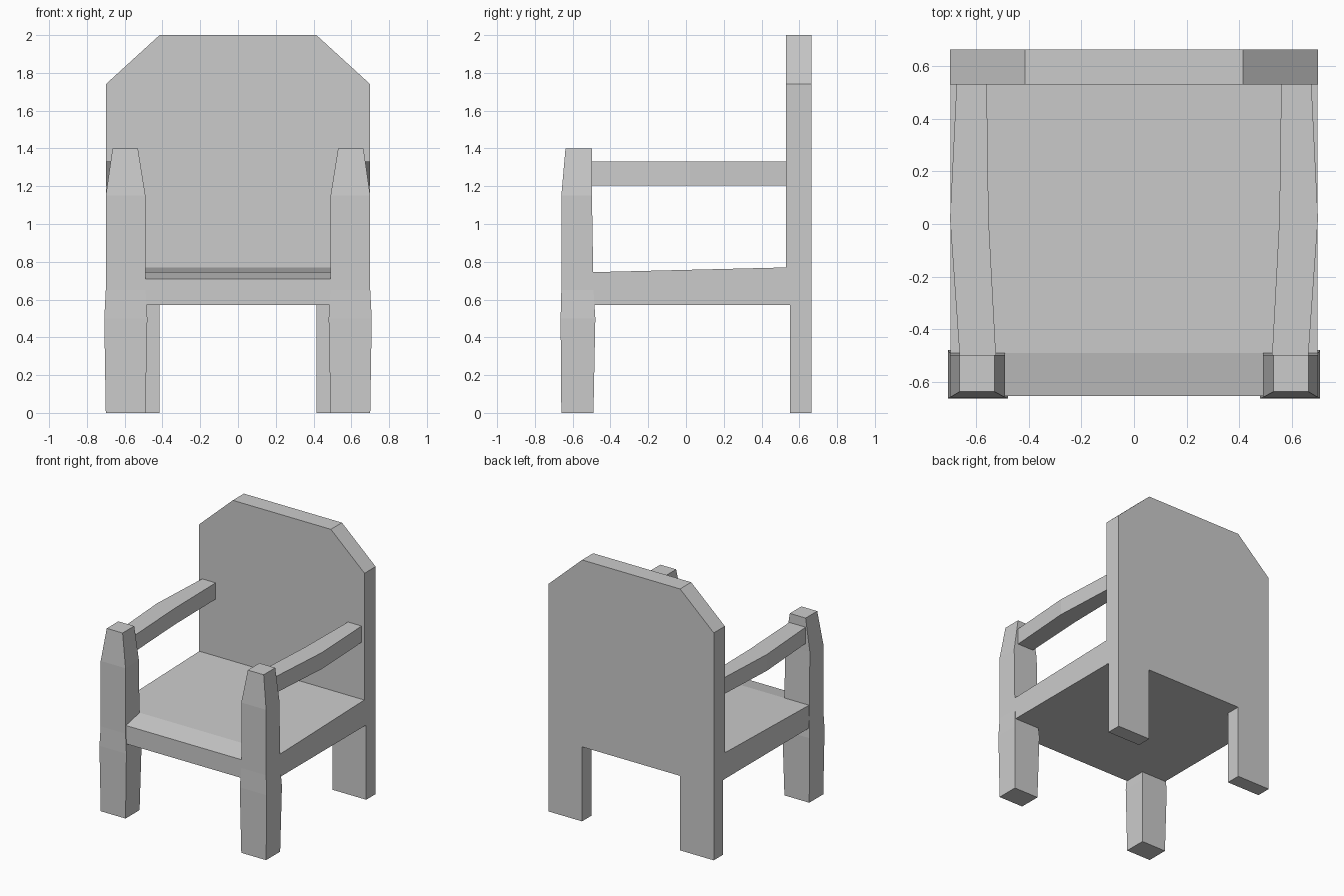
import bpy, bmesh

if "Cube" in bpy.data.objects:
    bpy.data.objects.remove(bpy.data.objects["Cube"])


def finish(name, bm, mirror=False):
    bmesh.ops.recalc_face_normals(bm, faces=bm.faces)
    mesh = bpy.data.meshes.new(name)
    bm.to_mesh(mesh)
    bm.free()
    obj = bpy.data.objects.new(name, mesh)
    bpy.context.collection.objects.link(obj)
    if mirror:
        obj.modifiers.new("Mirror", 'MIRROR').use_axis[0] = True
    return obj


def loft(name, rings, mirror=False):
    """Skin matching point rings and cap both ends."""
    bm = bmesh.new()
    loops = [[bm.verts.new(p) for p in ring] for ring in rings]
    for a, b in zip(loops, loops[1:]):
        for i in range(len(a)):
            j = (i + 1) % len(a)
            bm.faces.new((a[i], a[j], b[j], b[i]))
    bm.faces.new(loops[0])
    bm.faces.new(loops[-1])
    return finish(name, bm, mirror)


def rect_z(x0, x1, y0, y1, z):
    return [(x0, y0, z), (x1, y0, z), (x1, y1, z), (x0, y1, z)]


# Backrest panel with clipped top corners
half = [(0.70, 0.57), (0.70, 1.74), (0.415, 2.0)]
panel = half + [(-x, z) for x, z in reversed(half)]
loft("backrest", [[(x, y, z) for x, z in panel] for y in (0.53, 0.664)])

# Back legs, flush with the rear and sides of the backrest
loft("back_leg", [rect_z(0.415, 0.70, 0.55, 0.664, z) for z in (0, 0.57)], True)

# Seat slab, sloping down to a rolled front edge
seat = [(-0.655, 0.57), (0.53, 0.57), (0.53, 0.77), (-0.49, 0.745), (-0.655, 0.71)]
loft("seat", [[(x, y, z) for y, z in seat] for x in (-0.698, 0.698)])

# Front legs, bulging slightly below the seat and tapering at the top
loft("front_leg", [
    rect_z(0.49, 0.70, -0.66, -0.49, 0),
    rect_z(0.48, 0.708, -0.664, -0.48, 0.50),
    rect_z(0.49, 0.70, -0.66, -0.49, 0.65),
    rect_z(0.49, 0.70, -0.66, -0.498, 1.15),
    rect_z(0.53, 0.664, -0.638, -0.498, 1.40)], True)

# Armrests, bowed gently outward
arm = [(-0.505, 0.525, 0.663), (0.02, 0.553, 0.70), (0.53, 0.56, 0.675)]
loft("armrest", [[(a, y, 1.205), (b, y, 1.205), (b, y, 1.33), (a, y, 1.33)]
                 for y, a, b in arm], True)
